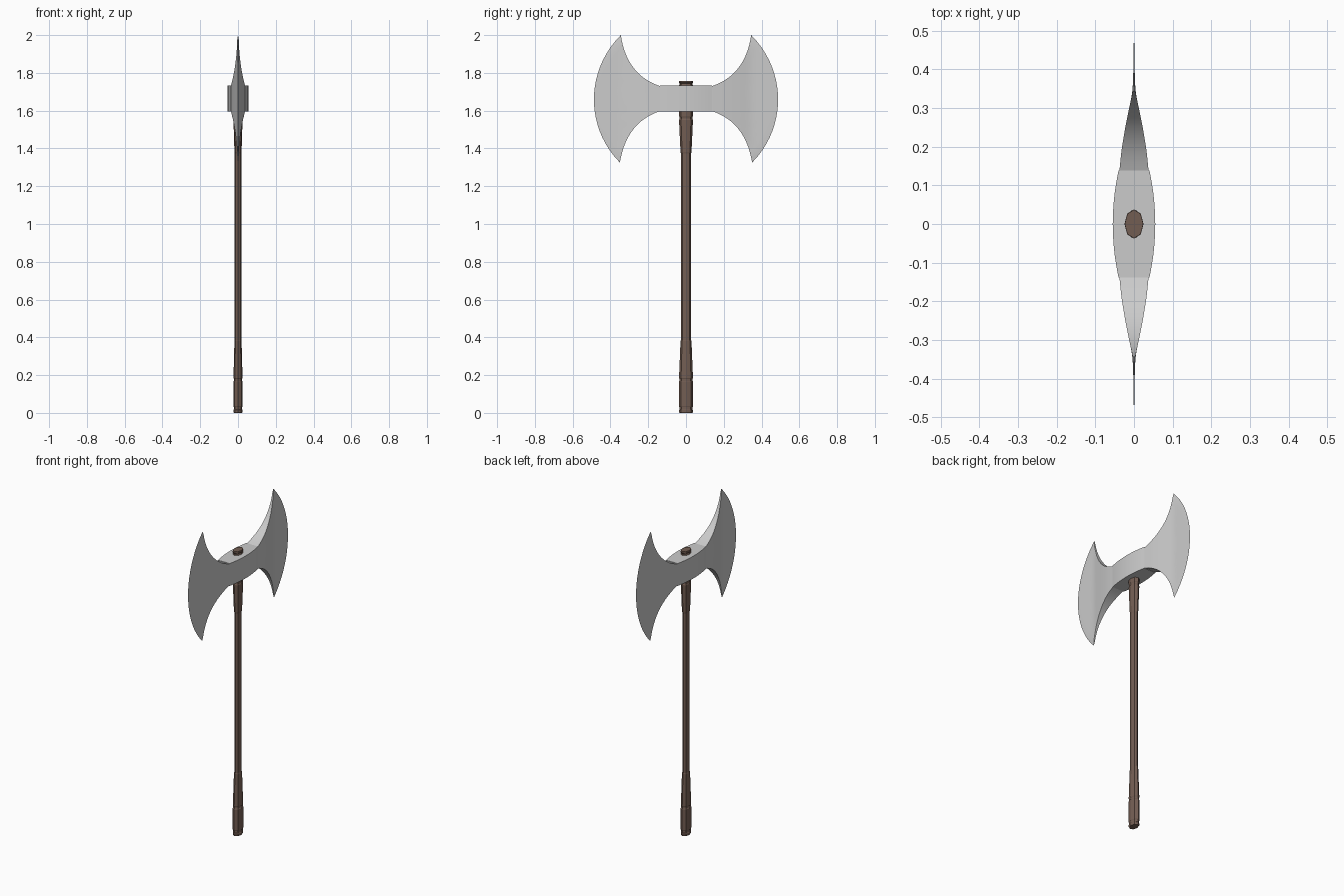
import bpy, bmesh, math

if "Cube" in bpy.data.objects:
    bpy.data.objects.remove(bpy.data.objects["Cube"])

wood = bpy.data.materials.new("wood")
wood.diffuse_color = (0.17, 0.11, 0.085, 1)
wood.use_nodes = True
wood.node_tree.nodes["Principled BSDF"].inputs["Base Color"].default_value = wood.diffuse_color


def finish(name, bm, mat=None, smooth=None):
    bmesh.ops.remove_doubles(bm, verts=bm.verts, dist=0.00005)
    bmesh.ops.recalc_face_normals(bm, faces=bm.faces)
    me = bpy.data.meshes.new(name)
    bm.to_mesh(me)
    bm.free()
    ob = bpy.data.objects.new(name, me)
    bpy.context.collection.objects.link(ob)
    if mat:
        me.materials.append(mat)
    if smooth:
        bpy.ops.object.select_all(action='DESELECT')
        ob.select_set(True)
        bpy.context.view_layer.objects.active = ob
        bpy.ops.object.shade_smooth_by_angle(angle=math.radians(smooth))
    return ob


def lerp_table(table, y):
    for (a, wa), (b, wb) in zip(table, table[1:]):
        if y <= b:
            return wa + (wb - wa) * (y - a) / (b - a)
    return table[-1][1]


def bezier(p0, p1, p2, t):
    return [(1 - t) ** 2 * a + 2 * t * (1 - t) * b + t * t * c for a, b, c in zip(p0, p1, p2)]


# Handle: oval eight-sided shaft with grips and grooves (z, half depth)
profile = [(0, .034), (.005, .037), (.015, .037), (.018, .034), (.03, .034), (.035, .038),
           (.165, .038), (.17, .034), (.18, .034), (.185, .037), (.38, .029), (.387, .0265),
           (1.372, .0265), (1.38, .029), (1.55, .037), (1.555, .034), (1.565, .034),
           (1.57, .037), (1.735, .037), (1.738, .034), (1.745, .034), (1.748, .038), (1.757, .037)]
bm = bmesh.new()
rings = [[bm.verts.new((.65 * r * math.sin(k * math.pi / 4), r * math.cos(k * math.pi / 4), z))
          for k in range(8)] for z, r in profile]
for a, b in zip(rings, rings[1:]):
    for k in range(8):
        bm.faces.new((a[k], a[(k + 1) % 8], b[(k + 1) % 8], b[k]))
bm.faces.new(rings[0])
bm.faces.new(rings[-1])
finish("handle", bm, wood)

# Socket block: bowed outline extruded upward
ys = [-.138 + .276 * i / 10 for i in range(11)]
outline = [(.055 - .015 * (y / .138) ** 2, y) for y in ys]
outline += [(-x, y) for x, y in reversed(outline)]
bm = bmesh.new()
base = bm.faces.new([bm.verts.new((x, y, 1.595)) for x, y in outline])
top = bmesh.ops.extrude_face_region(bm, geom=[base], use_keep_orig=True)
bmesh.ops.translate(bm, vec=(0, 0, .138), verts=[v for v in top["geom"] if isinstance(v, bmesh.types.BMVert)])
finish("socket_block", bm, smooth=30)

# Blade: flared sheet thinning towards a curved cutting edge
thickness = [(.13, .0385), (.17, .0345), (.2, .031), (.25, .0225), (.3, .0125), (.33, .006),
             (.35, .0028), (.41, .0015), (.49, .0004)]
NU, NV = 16, 20
R = (.3375 ** 2 + .14 ** 2) / .28
bm = bmesh.new()
sheets = []
for side in (1, -1):
    grid = []
    for i in range(NU + 1):
        u = i / NU
        hi = bezier((.138, 1.73), (.315, 1.79), (.345, 2.0), u)
        lo = bezier((.138, 1.597), (.315, 1.54), (.35, 1.325), u)
        col = []
        for j in range(NV + 1):
            v = j / NV
            sag = math.sqrt(R * R - (.3375 * (2 * v - 1)) ** 2) - (R - .14)
            y = lo[0] + (hi[0] - lo[0]) * v + sag * u ** 2
            z = lo[1] + (hi[1] - lo[1]) * v
            x = 0 if i == NU else side * lerp_table(thickness, y)
            col.append(bm.verts.new((x, y, z)))
        grid.append(col)
    for i in range(NU):
        for j in range(NV):
            bm.faces.new((grid[i][j], grid[i + 1][j], grid[i + 1][j + 1], grid[i][j + 1]))
    sheets.append(grid)
A, B = sheets
for i in range(NU):
    for j in (0, NV):
        bm.faces.new((A[i][j], A[i + 1][j], B[i + 1][j], B[i][j]))
for j in range(NV):
    bm.faces.new((A[0][j], A[0][j + 1], B[0][j + 1], B[0][j]))
blade = finish("blades", bm, smooth=30)
mirror = blade.modifiers.new("mirror", 'MIRROR')
mirror.use_axis = (False, True, False)
mirror.use_mirror_merge = False
